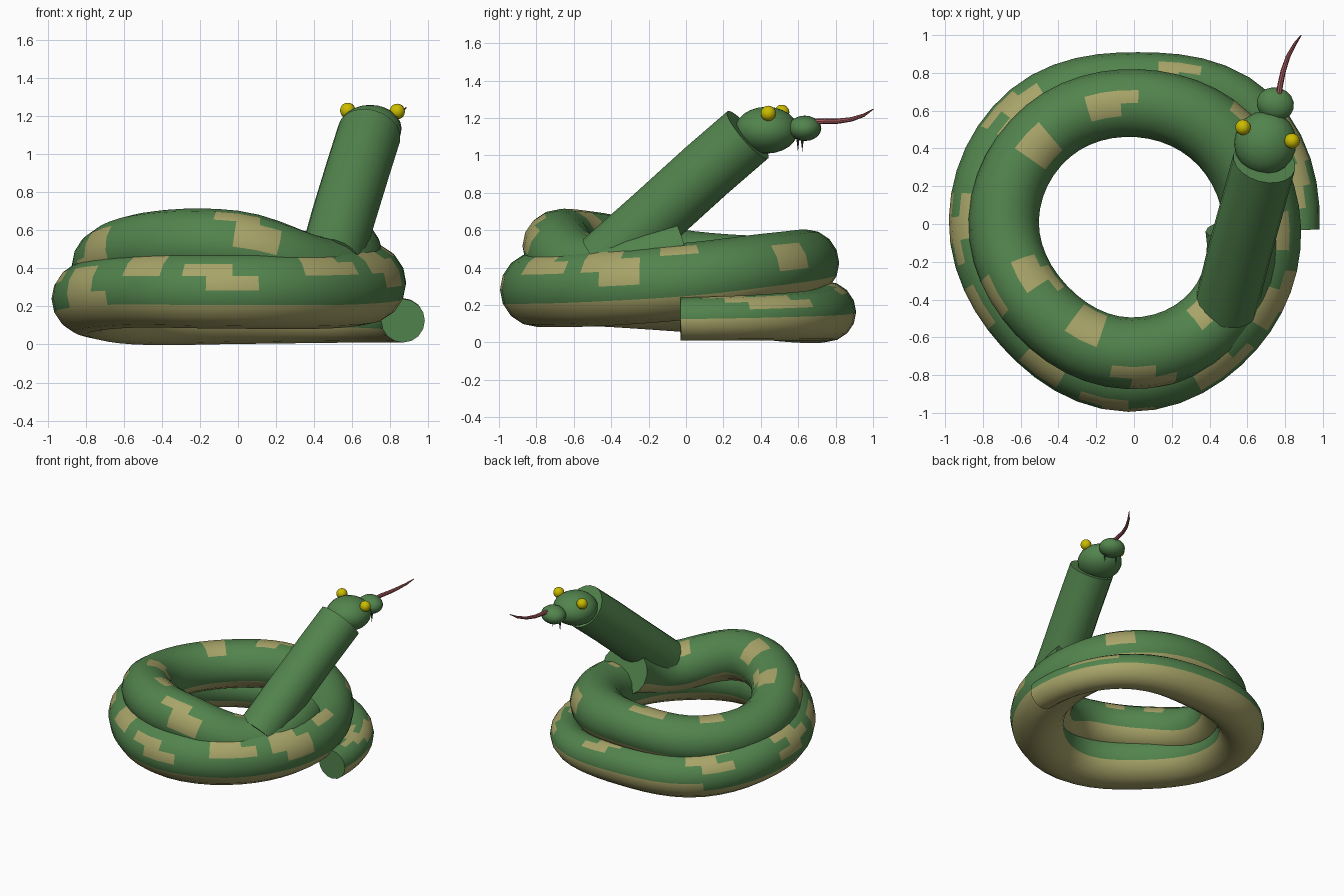
import bpy, bmesh, math, random
from mathutils import Vector, Matrix

if "Cube" in bpy.data.objects:
    bpy.data.objects.remove(bpy.data.objects["Cube"])

random.seed(4)


def material(name, rgb):
    m = bpy.data.materials.new(name)
    m.diffuse_color = (*rgb, 1)
    m.use_nodes = True
    m.node_tree.nodes["Principled BSDF"].inputs["Base Color"].default_value = m.diffuse_color
    return m


GREEN = material("green", (0.085, 0.23, 0.075))
TAN = material("tan", (0.39, 0.37, 0.14))
YELLOW = material("yellow", (0.6, 0.5, 0.0))
RED = material("red", (0.38, 0.1, 0.11))
DARK = material("dark", (0.03, 0.05, 0.03))


def smooth(ob, angle=40):
    bpy.ops.object.select_all(action='DESELECT')
    ob.select_set(True)
    bpy.context.view_layer.objects.active = ob
    bpy.ops.object.shade_smooth_by_angle(angle=math.radians(angle))


def finish(name, bm, mats):
    me = bpy.data.meshes.new(name)
    bmesh.ops.recalc_face_normals(bm, faces=bm.faces[:])
    bm.to_mesh(me)
    bm.free()
    for m in mats:
        me.materials.append(m)
    ob = bpy.data.objects.new(name, me)
    bpy.context.collection.objects.link(ob)
    smooth(ob)
    return ob


def sweep(name, pts, radii, sides, mats, pick=lambda i, j: 0):
    """Tube along pts; side 0 faces outward, a quarter turn on faces up."""
    bm = bmesh.new()
    rings = []
    n = len(pts)
    for i, p in enumerate(pts):
        t = (pts[min(i + 1, n - 1)] - pts[max(i - 1, 0)]).normalized()
        out = t.cross(Vector((0, 0, 1))).normalized()
        up = out.cross(t)
        ring = []
        for j in range(sides):
            a = math.tau * j / sides
            ring.append(bm.verts.new(p + radii[i] * (math.cos(a) * out + math.sin(a) * up)))
        rings.append(ring)
    for i in range(n - 1):
        for j in range(sides):
            k = (j + 1) % sides
            f = bm.faces.new((rings[i][j], rings[i][k], rings[i + 1][k], rings[i + 1][j]))
            f.material_index = pick(i, j)
    for i in (0, n - 1):
        c = bm.verts.new(pts[i])
        for j in range(sides):
            bm.faces.new((rings[i][j], rings[i][(j + 1) % sides], c))
    return finish(name, bm, mats)


def catmull(a, b, c, d, t):
    return [0.5 * (2 * q + (r - p) * t + (2 * p - 5 * q + 4 * r - s) * t * t
                   + (3 * q - p - 3 * r + s) * t ** 3) for p, q, r, s in zip(a, b, c, d)]


# coiled body: (distance from centre, height, thickness) every 45 degrees
KNOTS = [(.868, .125, .115), (.87, .14, .13), (.75, .163, .16), (.795, .172, .172),
         (.795, .24, .186), (.76, .283, .195), (.795, .283, .2), (.725, .29, .205),
         (.68, .325, .205), (.655, .39, .195), (.64, .425, .18), (.67, .39, .18),
         (.69, .41, .186), (.67, .505, .188), (.685, .515, .19), (.655, .375, .19),
         (.565, .49, .187), (.47, .61, .185)]
STEP, SIDES = 6, 16
pts, radii = [], []
K = len(KNOTS) - 2
for i in range(K * STEP + 1):
    s, t = divmod(i, STEP)
    r, z, w = catmull(KNOTS[max(s - 1, 0)], KNOTS[s], KNOTS[min(s + 1, K + 1)],
                      KNOTS[min(s + 2, K + 1)], t / STEP)
    a = math.radians(i * 45 / STEP - 2)
    pts.append(Vector((r * math.cos(a), r * math.sin(a), z)))
    radii.append(w)

# blotches: (degrees along the coil, degrees around the tube)
BLOTCHES = [(14, 50), (32, 25), (77, 60), (133, 50), (182, 40), (210, 0), (242, 45), (264, 15),
            (290, 50), (328, 40), (353, 50), (406, 10), (454, 80), (504, 100),
            (567, 110), (562, 20), (608, 95), (632, 30), (671, 110)]
blotted = set()
for along, around in BLOTCHES:
    ci, cj = round(along * STEP / 45), int(around * SIDES / 360)
    for j in range(cj - random.choice((0, 1)), cj + random.choice((2, 3))):
        start = ci - random.choice((0, 1, 1))
        for i in range(start, start + random.choice((2, 2, 3))):
            blotted.add((i, j % SIDES))


def body_colour(i, j):
    belly = 9 <= j <= (15 if i < 18 else 14)
    return 1 if belly or (i, j) in blotted else 0


sweep("coiled_body", pts, radii, SIDES, [GREEN, TAN], body_colour)

# raised neck
neck = [Vector(p) for p in ((.485, -.44, .43), (.555, -.16, .675), (.63, .11, .92), (.69, .33, 1.11))]
sweep("neck", neck, [.166, .168, .168, .168], 20, [GREEN])

# head parts share one frame, turned slightly to the right
YAW = Matrix.Rotation(math.radians(-15), 4, 'Z')


def ball(name, loc, scale, mat, seg=20, rings=12):
    bm = bmesh.new()
    bmesh.ops.create_uvsphere(bm, u_segments=seg, v_segments=rings, radius=1)
    bm.transform(Matrix.Translation(loc) @ YAW @ Matrix.Diagonal((*scale, 1)))
    return finish(name, bm, [mat])


ball("head", (.695, .43, 1.135), (.165, .17, .125), GREEN)
ball("snout", (.748, .635, 1.145), (.1, .088, .068), GREEN, 16, 10)
ball("eye_left", (.577, .512, 1.23), (.041, .041, .041), YELLOW, 16, 10)
ball("eye_right", (.837, .44, 1.225), (.041, .041, .041), YELLOW, 16, 10)

# fangs
for side, x in (("left", -.045), ("right", .045)):
    bm = bmesh.new()
    bmesh.ops.create_cone(bm, cap_ends=True, segments=8, radius1=0, radius2=.01, depth=.08)
    bm.transform(Matrix.Translation((.742, .61, 1.06)) @ YAW @ Matrix.Translation((x, 0, 0)))
    finish("fang_" + side, bm, [DARK])

# tongue
tongue = [Vector(p) for p in ((.765, .67, 1.18), (.775, .74, 1.183), (.79, .81, 1.183),
                              (.815, .885, 1.193), (.85, .95, 1.215), (.885, 1.0, 1.247))]
sweep("tongue", tongue, [.015, .015, .014, .012, .009, .003], 8, [RED])
